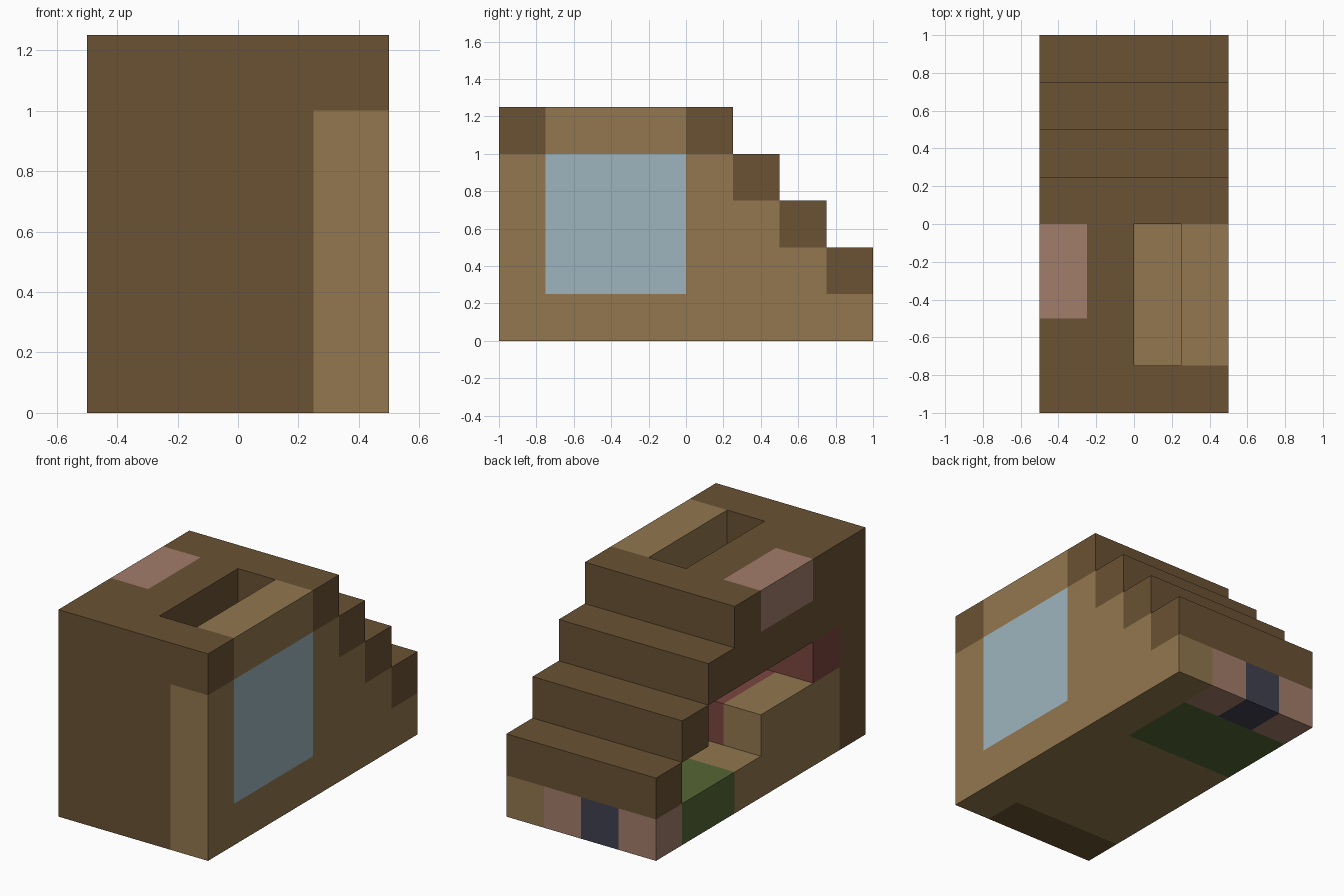
import bpy
import bmesh
from mathutils import Vector

UNIT = 0.25
ORIGIN = Vector((-0.5, -1.0, 0.0))

if "Cube" in bpy.data.objects:
    bpy.data.objects.remove(bpy.data.objects["Cube"], do_unlink=True)


def make_material(name, hex_code):
    def linear(c):
        return c / 12.92 if c <= 0.04045 else ((c + 0.055) / 1.055) ** 2.4
    rgb = [linear(v / 255) for v in bytes.fromhex(hex_code)]
    mat = bpy.data.materials.new(name)
    mat.use_nodes = True
    mat.diffuse_color = (*rgb, 1)
    shader = mat.node_tree.nodes["Principled BSDF"]
    shader.inputs["Base Color"].default_value = (*rgb, 1)
    shader.inputs["Roughness"].default_value = 0.9
    return mat


dark_wood = make_material("dark wood", "6a5233")
light_wood = make_material("light wood", "92774e")
glass = make_material("pale blue glass", "9db5be")
clay = make_material("pink clay", "a27d6a")
fabric = make_material("dark red fabric", "7a453e")
moss = make_material("moss green", "546634")
slate = make_material("navy slate", "3f4050")


def block(name, mat, x, y, z):
    """Box spanning (start, end) grid cells along each axis."""
    low = ORIGIN + UNIT * Vector((x[0], y[0], z[0]))
    high = ORIGIN + UNIT * Vector((x[1], y[1], z[1]))
    size, centre = high - low, (low + high) / 2
    bm = bmesh.new()
    bmesh.ops.create_cube(bm, size=1)
    for v in bm.verts:
        v.co = Vector(a * b for a, b in zip(v.co, size))
    mesh = bpy.data.meshes.new(name)
    bm.to_mesh(mesh)
    bm.free()
    mesh.materials.append(mat)
    obj = bpy.data.objects.new(name, mesh)
    obj.location = centre
    bpy.context.collection.objects.link(obj)
    return obj


# Shared spans: full width, inside the side wall, the side wall, the room
FULL, INNER, SIDE, ROOM = (0, 4), (0, 3), (3, 4), (1, 4)

# Front wall with its light corner post and dark top beam
block("front_wall", dark_wood, INNER, (0, 1), (0, 4))
block("front_corner_post", light_wood, SIDE, (0, 1), (0, 4))
block("front_top_beam", dark_wood, FULL, (0, 1), (4, 5))

# Side wall framing the window
block("window_sill", light_wood, SIDE, ROOM, (0, 1))
block("window", glass, SIDE, ROOM, (1, 4))
block("window_lintel", light_wood, SIDE, ROOM, (4, 5))

# Roof beside the open shaft
block("ceiling", dark_wood, (0, 2), ROOM, (3, 4))
block("roof_ridge", dark_wood, (1, 2), ROOM, (4, 5))
block("roof_corner", dark_wood, (0, 1), (1, 2), (4, 5))
block("roof_clay_slab", clay, (0, 1), (2, 4), (4, 5))

# Staircase treads descending to the back, each over a light side post
for step in range(4):
    y = (4 + step, 5 + step)
    top = 4 - step
    block(f"stair_tread_{step}", dark_wood, FULL, y, (top, top + 1))
    block(f"stair_side_post_{step}", light_wood, SIDE, y, (0, top))
block("stair_soffit", dark_wood, INNER, (4, 5), (3, 4))

# Floor
block("room_floor", light_wood, INNER, (1, 5), (0, 1))
block("green_floor", moss, INNER, (5, 7), (0, 1))

# Coloured blocks under the last step
for i, mat in enumerate((clay, slate, clay)):
    block(f"back_base_{i}", mat, (i, i + 1), (7, 8), (0, 1))

# Bench with fabric seat and backrest
block("bench_arm", light_wood, (0, 1), ROOM, (1, 2))
block("bench_seat", fabric, (1, 2), ROOM, (1, 2))
block("bench_backrest", fabric, (0, 2), (1, 2), (2, 3))
